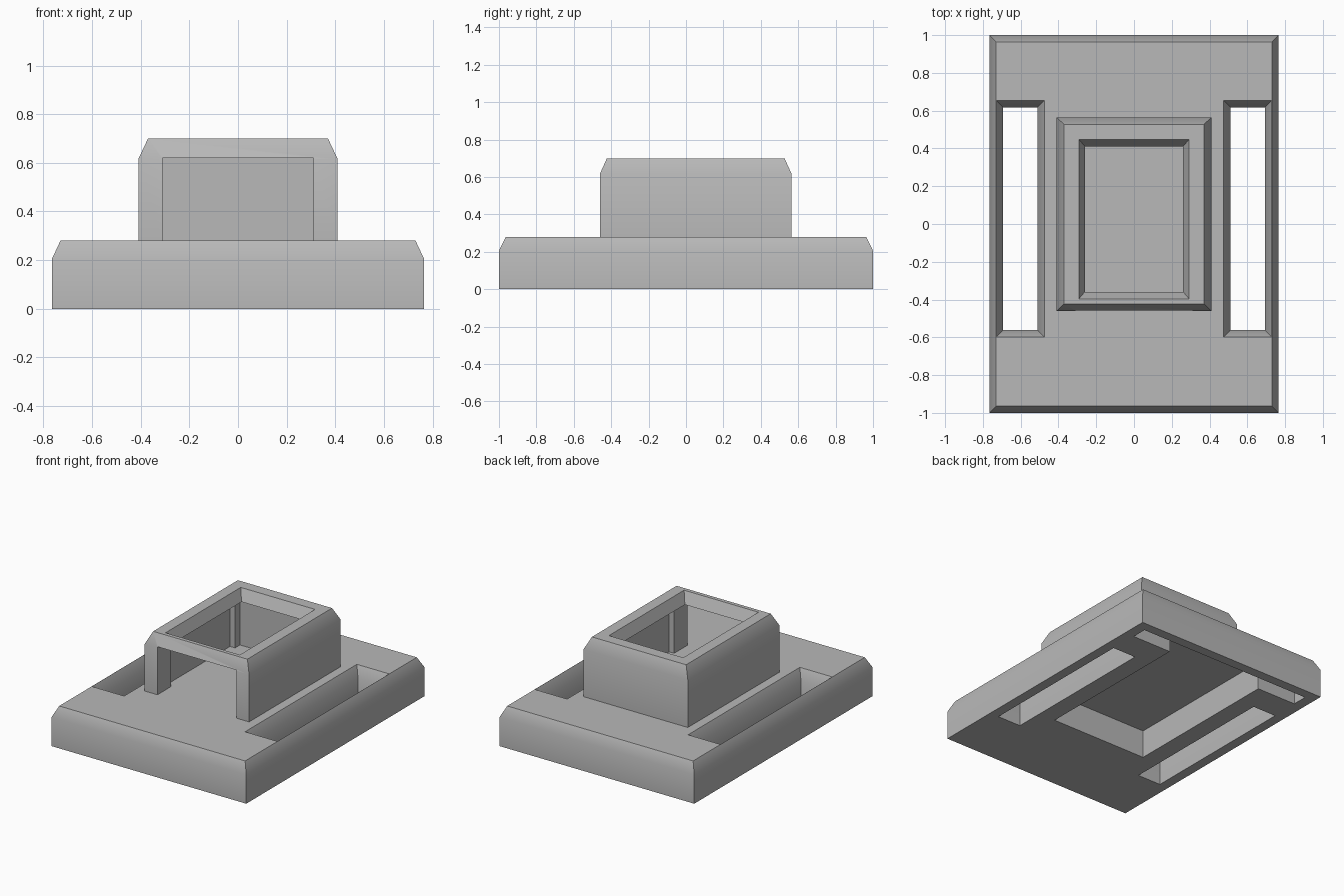
import bpy
import bmesh
import math

if "Cube" in bpy.data.objects:
    bpy.data.objects.remove(bpy.data.objects["Cube"], do_unlink=True)

grey = bpy.data.materials.new("plain grey")
grey.use_nodes = True
colour = (0.48, 0.48, 0.48, 1)
grey.diffuse_color = colour
grey.node_tree.nodes["Principled BSDF"].inputs["Base Color"].default_value = colour


def loft(name, centre, levels):
    """Closed solid through rectangles given as (half width, half depth, height)."""
    cx, cy = centre
    bm = bmesh.new()
    rings = [[bm.verts.new((cx + sx * hx, cy + sy * hy, z))
              for sx, sy in ((-1, -1), (1, -1), (1, 1), (-1, 1))]
             for hx, hy, z in levels]
    bm.faces.new(rings[0][::-1])
    bm.faces.new(rings[-1])
    for low, high in zip(rings, rings[1:]):
        for i in range(4):
            j = (i + 1) % 4
            bm.faces.new((low[i], low[j], high[j], high[i]))
    mesh = bpy.data.meshes.new(name)
    bm.to_mesh(mesh)
    bm.free()
    mesh.materials.append(grey)
    obj = bpy.data.objects.new(name, mesh)
    bpy.context.collection.objects.link(obj)
    return obj


def cut(body, cutter):
    """Subtract the cutter from the body, then discard it."""
    cutter.hide_render = True
    mod = body.modifiers.new("cut", "BOOLEAN")
    mod.operation = "DIFFERENCE"
    mod.solver = "EXACT"
    mod.object = cutter
    bpy.context.view_layer.objects.active = body
    bpy.ops.object.modifier_apply(modifier=mod.name)
    bpy.data.objects.remove(cutter, do_unlink=True)


def box(x0, x1, y0, y1, z0, z1):
    hx, hy = (x1 - x0) / 2, (y1 - y0) / 2
    return loft("cutter", ((x0 + x1) / 2, (y0 + y1) / 2), [(hx, hy, z0), (hx, hy, z1)])


# Base plate with chamfered top rim
base = loft("base_plate", (0, 0), [(0.765, 1, 0), (0.765, 1, 0.205), (0.73, 0.963, 0.28)])

# Long side slots, flared at the top
for side in (-1, 1):
    cut(base, loft("slot_cutter", (side * 0.602, 0.028),
                   [(0.092, 0.59, -0.1), (0.092, 0.59, 0.205),
                    (0.127, 0.627, 0.28), (0.136, 0.637, 0.3)]))

# Underside pocket with a wider trench near the back
cut(base, box(-0.38, 0.38, -0.36, 0.93, -0.1, 0.2))
cut(base, box(-0.69, 0.69, 0.82, 0.93, -0.1, 0.2))

# Raised hollow tower
tower = loft("tower", (0, 0.052), [(0.41, 0.513, 0.27), (0.41, 0.513, 0.615), (0.37, 0.475, 0.7)])

# Interior open at the front, with small corner pillars
cut(tower, box(-0.31, 0.31, -0.7, 0.465, 0.2, 0.62))
cut(tower, box(-0.35, 0.35, -0.31, 0.41, 0.2, 0.62))

# Flared opening in the tower top
cut(tower, loft("opening_cutter", (0, 0.026),
                [(0.26, 0.385, 0.55), (0.26, 0.385, 0.62),
                 (0.292, 0.422, 0.7), (0.3, 0.431, 0.72)]))

# Smooth chamfers into the walls, keep other edges crisp
for obj in (base, tower):
    bpy.ops.object.select_all(action="DESELECT")
    obj.select_set(True)
    bpy.context.view_layer.objects.active = obj
    bpy.ops.object.shade_smooth_by_angle(angle=math.radians(35))
